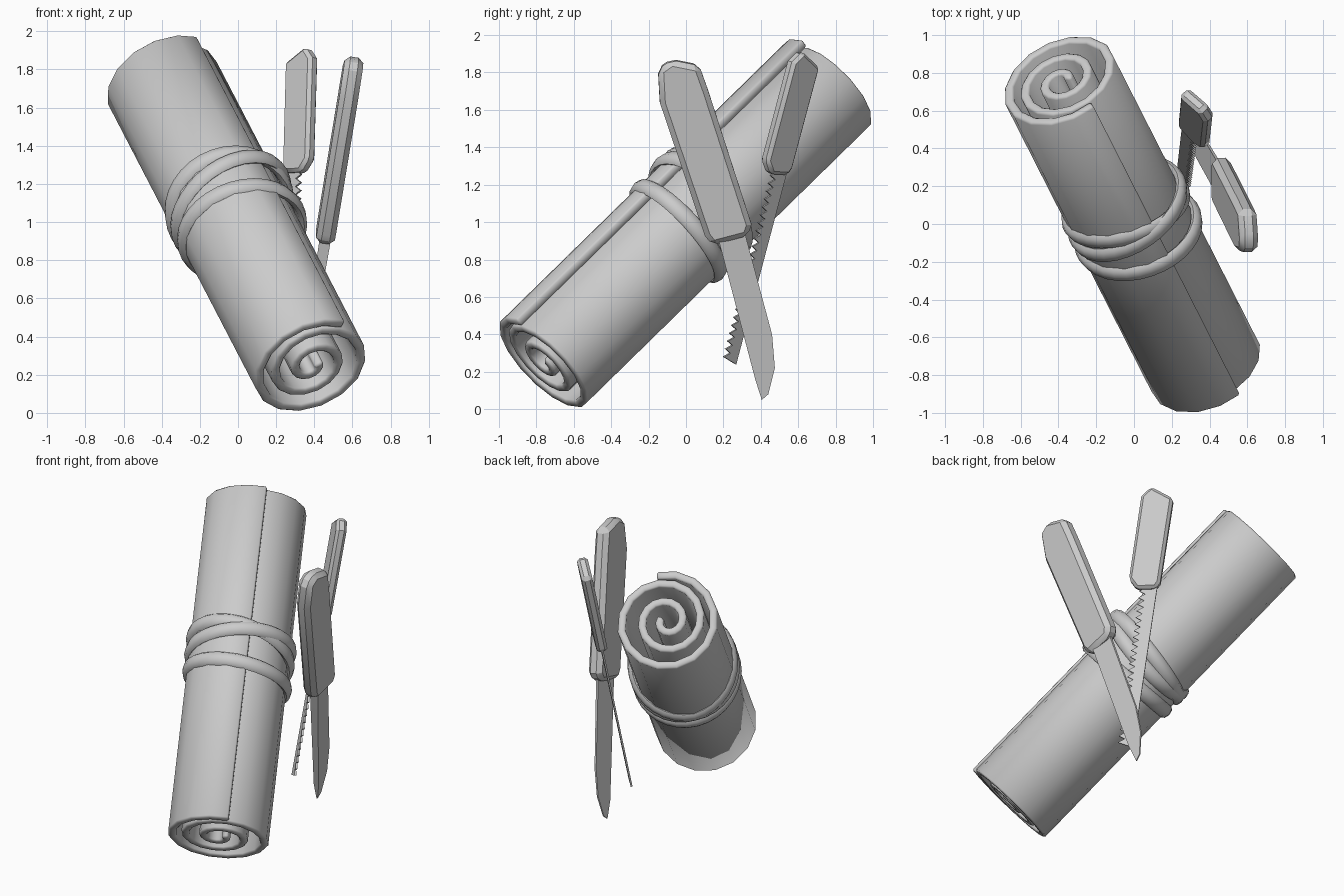
import bpy, math
from mathutils import Vector

if "Cube" in bpy.data.objects:
    bpy.data.objects.remove(bpy.data.objects["Cube"])

P0, P1 = Vector((.39, -.765, .243)), Vector((-.388, .765, 1.74))
A = (P1 - P0).normalized()                      # roll axis
U = Vector((.178, -.14, .235))
U = (U - A * U.dot(A)).normalized()             # direction of the loose flap
V = U.cross(A)
MID = (P0 + P1) / 2


def make(name, verts, faces, thick=0, bevel=0, angle=35):
    me = bpy.data.meshes.new(name)
    me.from_pydata([tuple(v) for v in verts], [], faces)
    ob = bpy.data.objects.new(name, me)
    bpy.context.collection.objects.link(ob)
    bpy.ops.object.select_all(action='DESELECT')
    ob.select_set(True)
    bpy.context.view_layer.objects.active = ob
    bpy.ops.object.mode_set(mode='EDIT')
    bpy.ops.mesh.select_all(action='SELECT')
    bpy.ops.mesh.normals_make_consistent(inside=False)
    bpy.ops.object.mode_set(mode='OBJECT')
    if thick:
        m = ob.modifiers.new("thick", 'SOLIDIFY')
        m.thickness, m.offset = thick, 0
    if bevel:
        m = ob.modifiers.new("bevel", 'BEVEL')
        m.width, m.segments, m.limit_method = bevel, 1, 'ANGLE'
        m.angle_limit = math.radians(40)
    bpy.ops.object.convert(target='MESH')
    bpy.ops.object.shade_smooth_by_angle(angle=math.radians(angle))
    return ob


def lerp(keys, t):
    for (a, ra), (b, rb) in zip(keys, keys[1:]):
        if t <= b:
            return ra + (rb - ra) * (t - a) / (b - a)
    return keys[-1][1]


# rolled sheet: spiral extruded along the axis
KEYS = [(0, .302), (.75, .29), (1, .25), (1.25, .215), (2, .13), (2.9, .03)]
verts, N = [], 47
for i in range(N):
    t = i / 16
    r, th = lerp(KEYS, t), t * math.tau
    d = (U * math.cos(th) + V * math.sin(th)) * r
    verts += [P0 + d, P1 + d]
make("rolled_sheet", verts,
     [(2*i, 2*i+1, 2*i+3, 2*i+2) for i in range(N - 1)], .05, .014, 50)


# straps: tilted loops with an oval section
def strap(name, left, right, tilt, bump):
    n, m, vs, fs = 32, 8, [], []
    for i in range(n):
        th = i / n * math.tau
        c = (left + right) / 2 + (left - right) / 2 * math.sin(th) + tilt * math.cos(th)
        d = U * math.cos(th) + V * math.sin(th)
        r = .32 + bump * max(0, math.cos(th))
        for j in range(m):
            a = j / m * math.tau
            vs.append(MID + A * (c + .047 * math.cos(a)) + d * (r + .028 * math.sin(a)))
            k, l = (i + 1) % n, (j + 1) % m
            fs.append((i*m+j, i*m+l, k*m+l, k*m+j))
    make(name, vs, fs, angle=60)


strap("strap_upper", .20, .06, .05, .0)
strap("strap_middle", .09, .15, .04, .014)
strap("strap_lower", -.03, -.09, -.01, .0)


# flat tool parts: side-view outline (y, z, half thickness) laid on a slanted plane
def slab(name, outline, xfun, nrm, bevel=0):
    nrm, n = Vector(nrm).normalized(), len(outline)
    c = [Vector((xfun(y, z), y, z)) for y, z, h in outline]
    vs = [p + nrm * o[2] for p, o in zip(c, outline)] + [p - nrm * o[2] for p, o in zip(c, outline)]
    fs = [tuple(range(n)), tuple(range(2*n - 1, n - 1, -1))]
    fs += [(i, (i+1) % n, n + (i+1) % n, n + i) for i in range(n)]
    return make(name, vs, fs, 0, bevel, 25)


# knife
def knife_x(y, z):
    return .455 + .156 * (.966 * (z - .91) - .26 * (y - .23))


KN = (1, .04, -.15)
slab("knife_handle", [(y, z, .05) for y, z in [
    (-.15, 1.82), (-.08, 1.87), (.07, 1.84), (.12, 1.70), (.35, .99),
    (.33, .93), (.14, .88), (.10, .93), (-.14, 1.64)]], knife_x, KN, .028)
slab("knife_blade", [
    (.17, .92, .03), (.31, .96, .008), (.46, .40, .006), (.475, .22, .005),
    (.44, .08, .004), (.405, .05, .004), (.37, .16, .018)], knife_x, KN)


# saw
def saw_x(y, z):
    return .30 + .048 * (z - 1.26) - .9 * (y - .49 - .245 * (z - 1.26))


SN = (1, .9, -.25)
slab("saw_handle", [(y, z, .034) for y, z in [
    (.555, 1.86), (.61, 1.915), (.70, 1.83), (.555, 1.29), (.53, 1.255),
    (.44, 1.26), (.415, 1.33)]], saw_x, SN, .018)
blade = [(.265, .24), (.54, 1.28), (.48, 1.28)]
T = 24
for i in range(T):
    z = 1.25 - .97 * i / (T - 1)
    y = .45 + (z - 1.25) * .258
    blade += [(y + .035, z + .02), (y, z)]
slab("saw_blade", [(y, z, .006) for y, z in blade], saw_x, SN)
